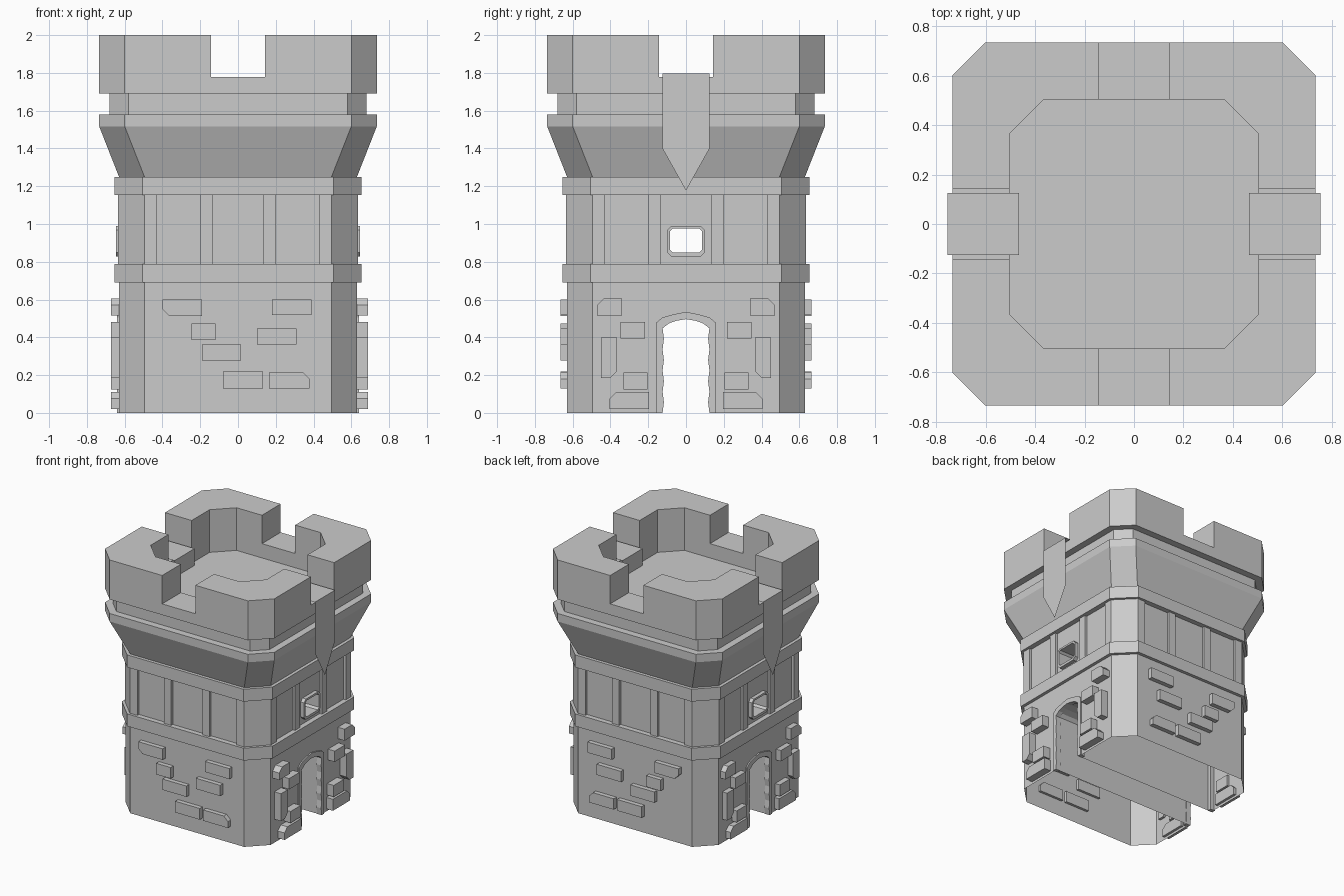
import bpy, bmesh

cube = bpy.data.objects.get("Cube")
if cube:
    bpy.data.objects.remove(cube, do_unlink=True)

stone = bpy.data.materials.new("grey stone")
stone.use_nodes = True
GREY = (0.6, 0.6, 0.6, 1)
stone.diffuse_color = GREY
stone.node_tree.nodes["Principled BSDF"].inputs["Base Color"].default_value = GREY


def add_object(name, bm, mirror=""):
    bmesh.ops.recalc_face_normals(bm, faces=bm.faces)
    mesh = bpy.data.meshes.new(name)
    bm.to_mesh(mesh)
    bm.free()
    mesh.materials.append(stone)
    ob = bpy.data.objects.new(name, mesh)
    bpy.context.scene.collection.objects.link(ob)
    if mirror:
        mod = ob.modifiers.new("mirror", 'MIRROR')
        mod.use_axis = ["x" in mirror, "y" in mirror, False]
        mod.use_mirror_merge = False
    return ob


def loft(name, rings, mirror=""):
    """Closed solid through rings of equal point count."""
    bm = bmesh.new()
    loops = [[bm.verts.new(p) for p in ring] for ring in rings]
    n = len(loops[0])
    bm.faces.new(loops[0])
    bm.faces.new(loops[-1])
    for a, b in zip(loops, loops[1:]):
        for i in range(n):
            j = (i + 1) % n
            bm.faces.new((a[i], a[j], b[j], b[i]))
    return add_object(name, bm, mirror)


def prism(name, outline, axis, lo, hi, mirror=""):
    """Outline in the plane across the axis, extruded from lo to hi."""
    place = {"x": lambda u, v, w: (w, u, v),
             "y": lambda u, v, w: (u, w, v),
             "z": lambda u, v, w: (u, v, w)}[axis]
    return loft(name, [[place(u, v, w) for u, v in outline] for w in (lo, hi)], mirror)


def rect(u0, u1, v0, v1):
    return [(u0, v0), (u1, v0), (u1, v1), (u0, v1)]


def cut_rect(u0, u1, v0, v1, c):
    return [(u0 + c, v0), (u1 - c, v0), (u1, v0 + c), (u1, v1 - c),
            (u1 - c, v1), (u0 + c, v1), (u0, v1 - c), (u0, v0 + c)]


def octagon(half, flat, z):
    h, f = half, flat
    return [(x, y, z) for x, y in ((f, -h), (h, -f), (h, f), (f, h),
                                   (-f, h), (-h, f), (-h, -f), (-f, -h))]


def tier(name, *rings):
    return loft(name, [octagon(*r) for r in rings])


def cut(target, cutters):
    """Subtract the cutters, bake the result and remove them."""
    for c in cutters:
        mod = target.modifiers.new("cut", 'BOOLEAN')
        mod.operation, mod.solver, mod.object = 'DIFFERENCE', 'EXACT', c
        c.hide_render = True
    deps = bpy.context.evaluated_depsgraph_get()
    mesh = bpy.data.meshes.new_from_object(target.evaluated_get(deps))
    target.modifiers.clear()
    target.data = mesh
    for c in cutters:
        bpy.data.objects.remove(c, do_unlink=True)


def mirrored(half_outline):
    """Complete a right-hand outline (bottom to crown) with its left half."""
    return half_outline + [(-u, v) for u, v in reversed(half_outline) if u > 0]


# Tower shell: lower wall, band, panel wall, band, flare, neck, battlements
WALL, BAND, PANEL = (0.63, 0.495), (0.655, 0.505), (0.615, 0.512)
CROWN, NECK = (0.735, 0.6), (0.68, 0.58)
tower = tier("tower_shell",
             (*WALL, 0), (*WALL, 0.69), (*BAND, 0.69), (*BAND, 0.787),
             (*PANEL, 0.787), (*PANEL, 1.153), (*BAND, 1.153), (*BAND, 1.25),
             (*WALL, 1.25), (*CROWN, 1.517), (*CROWN, 1.58),
             (*NECK, 1.58), (*NECK, 1.69), (*CROWN, 1.69), (*CROWN, 2.0))

# Roof well, crenel gaps, arched passage and window
gap = rect(-0.144, 0.144, 1.777, 2.2)
passage = mirrored([(0.126, -0.1), (0.126, 0.45), (0.105, 0.475), (0.06, 0.492), (0, 0.5)])
opening = cut_rect(-0.085, 0.085, 0.848, 0.975, 0.015)
cut(tower, [tier("well_cutter", (0.503, 0.365, 1.665), (0.503, 0.365, 2.2)),
            prism("gap_cutter_a", gap, "x", -1, 1),
            prism("gap_cutter_b", gap, "y", -1, 1),
            prism("passage_cutter", passage, "x", -1, 1),
            prism("window_cutter", opening, "x", -1, 1)])

# The shell is open underneath
bm = bmesh.new()
bm.from_mesh(tower.data)
under = [f for f in bm.faces if all(abs(v.co.z) < 0.001 for v in f.verts)]
bmesh.ops.delete(bm, geom=under, context='FACES')
bm.to_mesh(tower.data)
bm.free()

# Rough door surround
wave = [(0.117 if i % 2 else 0.124, i * 0.056) for i in range(9)]
inner = wave + [(0.09, 0.474), (0.05, 0.488), (0, 0.496)]
outer = [(0.155, 0), (0.155, 0.48), (0.125, 0.505), (0.065, 0.522), (0, 0.535)]
prism("door_surround", mirrored(outer) + list(reversed(mirrored(inner))),
      "x", 0.6, 0.64, "x")

# Window frame
frame = prism("window_frame", cut_rect(-0.1, 0.1, 0.828, 0.99, 0.022), "x", 0.6, 0.645)
cut(frame, [prism("frame_cutter", opening, "x", 0.5, 0.8)])
frame.modifiers.new("mirror", 'MIRROR').use_mirror_merge = False

# Corner posts and slim posts of the middle tier
corner = [(0.43, 0.61), (0.43, 0.635), (0.495, 0.635),
          (0.635, 0.495), (0.635, 0.43), (0.61, 0.43)]
post = rect(0.136, 0.198, 0.787, 1.153)
prism("corner_post", corner, "z", 0.787, 1.153, "xy")
prism("front_post", post, "y", -0.635, -0.61, "xy")
prism("side_post", post, "x", 0.61, 0.635, "xy")


def brick(u0, u1, v0, v1, chip=None):
    """Brick outline with one optional chipped corner (index into rect)."""
    pts = rect(u0, u1, v0, v1)
    if chip is not None:
        c = 0.035
        u, v = pts[chip]
        du = c if u == u0 else -c
        dv = c if v == v0 else -c
        pair = [(u, v + dv), (u + du, v)]
        if chip in (1, 3):
            pair.reverse()
        pts[chip:chip + 1] = pair
    return pts


# Raised bricks on front and back
for b in [(-0.4, -0.19, 0.513, 0.6, 0), (0.18, 0.39, 0.517, 0.6),
          (-0.245, -0.12, 0.385, 0.472), (0.1, 0.31, 0.363, 0.447),
          (-0.19, 0.017, 0.278, 0.363), (-0.08, 0.133, 0.13, 0.218),
          (0.163, 0.378, 0.13, 0.215, 2)]:
    prism("front_brick", brick(*b), "y", -0.665, -0.61, "y")

# Raised bricks beside the doors, a little prouder on the left side
for b in [(0.34, 0.47, 0.515, 0.605, 2), (0.217, 0.347, 0.395, 0.48),
          (0.365, 0.45, 0.185, 0.4, 0), (0.205, 0.33, 0.125, 0.215),
          (0.195, 0.405, 0.02, 0.11, 2)]:
    prism("left_brick", brick(*b), "x", 0.61, 0.688, "y")
    prism("right_brick", brick(*b), "x", -0.672, -0.61, "y")

# Cloth banners draped through the side gaps
bm = bmesh.new()
strip = [[bm.verts.new((x, y, z)) for y in (-0.125, 0.125)]
         for x, z in ((0.465, 1.665), (0.465, 1.797), (0.755, 1.797), (0.755, 1.4))]
for a, b in zip(strip, strip[1:]):
    bm.faces.new((a[0], b[0], b[1], a[1]))
tip = bm.verts.new((0.755, 0, 1.177))
bm.faces.new((strip[-1][0], tip, strip[-1][1]))
add_object("banner", bm, "x")
